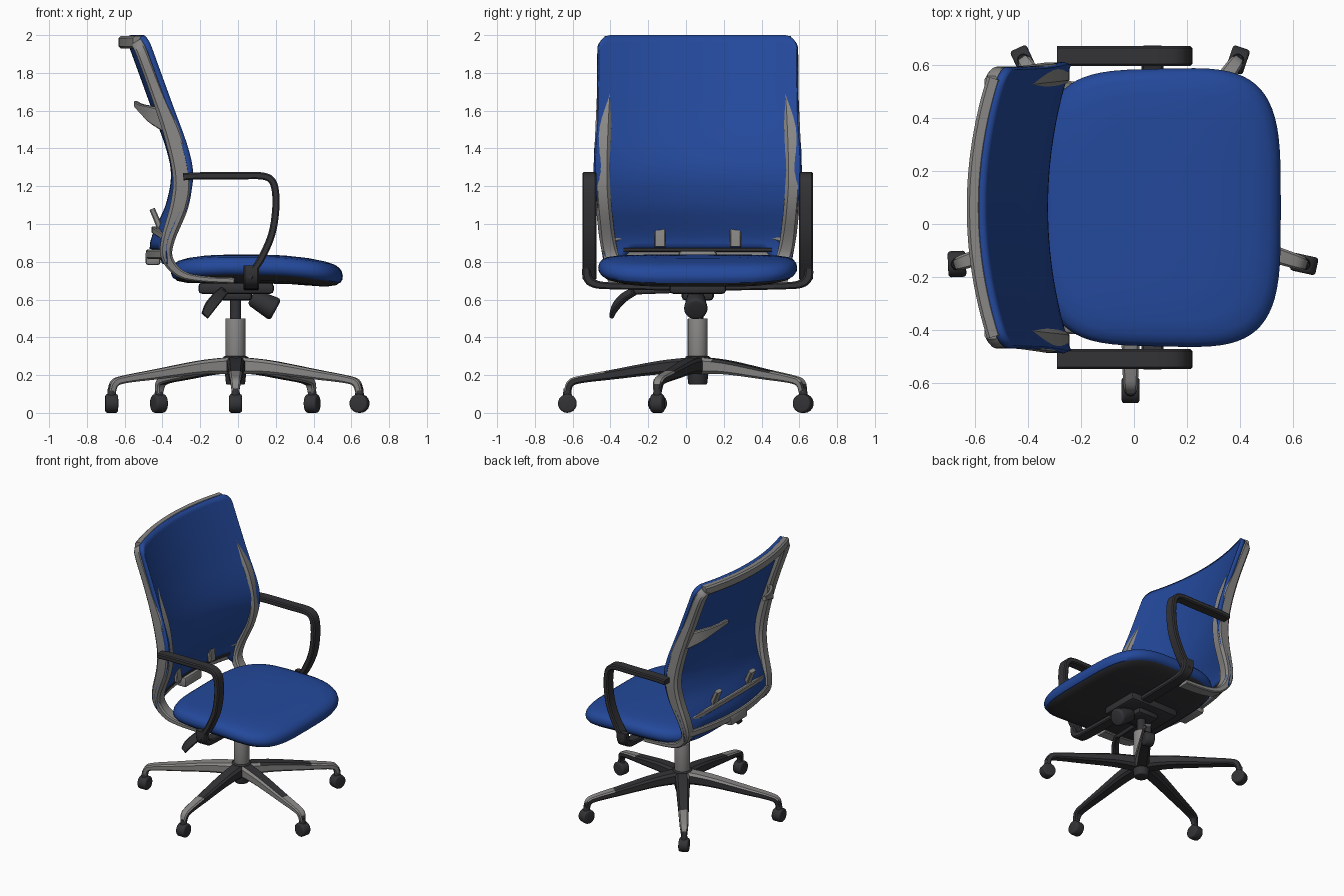
import bpy, bmesh, math
from mathutils import Vector, Matrix

if "Cube" in bpy.data.objects:
    bpy.data.objects.remove(bpy.data.objects["Cube"])

CX, CY = -0.013, 0.062          # axis of the chair column


def material(name, rgb):
    m = bpy.data.materials.new(name)
    m.diffuse_color = (*rgb, 1)
    m.use_nodes = True
    m.node_tree.nodes["Principled BSDF"].inputs["Base Color"].default_value = m.diffuse_color
    return m


BLUE = material("blue fabric", (0.017, 0.066, 0.33))
DARK = material("dark plastic", (0.033, 0.033, 0.037))
GRAY = material("gray metal", (0.25, 0.245, 0.24))


def finish(name, bm, mats, angle=40):
    bmesh.ops.recalc_face_normals(bm, faces=bm.faces)
    me = bpy.data.meshes.new(name)
    bm.to_mesh(me)
    bm.free()
    ob = bpy.data.objects.new(name, me)
    bpy.context.collection.objects.link(ob)
    for m in mats:
        me.materials.append(m)
    bpy.ops.object.select_all(action='DESELECT')
    ob.select_set(True)
    bpy.context.view_layer.objects.active = ob
    bpy.ops.object.shade_smooth_by_angle(angle=math.radians(angle))
    return ob


def loft(name, rings, *mats):
    bm = bmesh.new()
    rv = [[bm.verts.new(p) for p in r] for r in rings]
    n = len(rv[0])
    for a, b in zip(rv, rv[1:]):
        for i in range(n):
            bm.faces.new((a[i], a[(i + 1) % n], b[(i + 1) % n], b[i]))
    bm.faces.new(rv[0])
    bm.faces.new(rv[-1])
    return finish(name, bm, mats)


def spline(pts, steps=5):
    pts = [Vector(p) for p in pts]
    out = []
    for i in range(len(pts) - 1):
        a, b, c, d = pts[max(i - 1, 0)], pts[i], pts[i + 1], pts[min(i + 2, len(pts) - 1)]
        for k in range(steps):
            t = k / steps
            out.append(0.5 * (2 * b + (c - a) * t + (2 * a - 5 * b + 4 * c - d) * t * t
                              + (3 * b - a - 3 * c + d) * t ** 3))
    return out + [pts[-1]]


def sweep(name, pts, side, *mats, steps=5):
    """points are (x, y, z, half width along side, half thickness)"""
    side = Vector(side)
    path = spline(pts, steps)
    rings = []
    for i, p in enumerate(path):
        q = path[min(i + 1, len(path) - 1)] - path[max(i - 1, 0)]
        nrm = Vector(q[:3]).cross(side).normalized()
        w, t = p[3], p[4]
        c = 0.4 * min(w, t)
        sec = [(w, t - c), (w - c, t), (c - w, t), (-w, t - c),
               (-w, c - t), (c - w, -t), (w - c, -t), (w, c - t)]
        rings.append([Vector(p[:3]) + side * a + nrm * b for a, b in sec])
    return loft(name, rings, *mats)


def cyl(name, p0, p1, r0, r1, mat, bevel=0.0, seg=24):
    p0, p1 = Vector(p0), Vector(p1)
    d = p1 - p0
    bm = bmesh.new()
    mtx = Matrix.Translation((p0 + p1) / 2) @ d.to_track_quat('Z', 'Y').to_matrix().to_4x4()
    bmesh.ops.create_cone(bm, cap_ends=True, segments=seg, radius1=r0, radius2=r1,
                          depth=d.length, matrix=mtx)
    if bevel:
        es = [e for e in bm.edges if any(len(f.verts) > 4 for f in e.link_faces)]
        bmesh.ops.bevel(bm, geom=es, offset=bevel, segments=3, affect='EDGES', profile=0.5)
    return finish(name, bm, [mat])


def box(name, c, size, mat, bevel=0.015):
    bm = bmesh.new()
    bmesh.ops.create_cube(bm, size=1, matrix=Matrix.Translation(c) @ Matrix.Diagonal((*size, 1)))
    bmesh.ops.bevel(bm, geom=bm.edges[:], offset=bevel, segments=2, affect='EDGES', profile=0.5)
    return finish(name, bm, [mat])


def lookup(pts):
    tab = spline(pts, 8)

    def f(z):
        for a, b in zip(tab, tab[1:]):
            if z <= b[0]:
                return a[1] + (b[1] - a[1]) * (z - a[0]) / (b[0] - a[0])
        return tab[-1][1]
    return f


# back surface: x of the front edge and half width, both by height
edge_x = lookup([(0.78, -.347), (0.9, -.345), (1.0, -.305), (1.1, -.262), (1.25, -.235),
                 (1.4, -.26), (1.65, -.35), (2.0, -.477)])
half_w = lookup([(0.68, .47), (0.85, .505), (1.0, .53), (1.3, .55), (1.6, .535), (2.0, .53)])


def back_point(u, z, off=0.0):
    return (edge_x(z) - 0.09 * (1 - u * u) - off, CY + u * half_w(z), z)


# backrest panel with rounded top corners and arched bottom edge
bm = bmesh.new()
NU, NV = 40, 32
grid = []
for i in range(NU + 1):
    u = math.sin((i / NU - 0.5) * math.pi)
    k = max(0, (abs(u) - 0.88) / 0.12)
    top = 2.0 - 0.065 * (1 - math.sqrt(max(0, 1 - k * k)))
    s = min(1, max(0, (0.88 - abs(u)) / 0.2))
    bot = 0.79 + 0.075 * s * s * (3 - 2 * s)
    grid.append([bm.verts.new(back_point(u * 0.985, bot + (top - bot) * j / NV))
                 for j in range(NV + 1)])
for i in range(NU):
    for j in range(NV):
        bm.faces.new((grid[i][j], grid[i + 1][j], grid[i + 1][j + 1], grid[i][j + 1]))
panel = finish("backrest_panel", bm, [BLUE])
if panel.data.polygons[0].normal.x < 0:
    panel.data.flip_normals()
mod = panel.modifiers.new("thickness", 'SOLIDIFY')
mod.thickness, mod.offset = 0.03, -1

# back frame: side rails, top bar, lower bar
rail = [(-.54, 1.965, .03), (-.51, 1.91, .032), (-.43, 1.7, .036), (-.335, 1.45, .05),
        (-.295, 1.25, .05), (-.31, 1.1, .048), (-.37, .92, .036), (-.375, .82, .03),
        (-.31, .74, .022), (-.2, .71, .016), (-.02, .70, .015)]
for s in (1, -1):
    sweep("back_side_rail", [(x, CY + s * (half_w(z) - (.075 if z > 1.95 else .042)), z, .042, t)
                             for x, z, t in rail], (0, 1, 0), GRAY)


def crossbar(name, z, off, w, t, um, mat):
    pts = [(*back_point(um * k / 6, z, off), w, t) for k in range(-6, 7)]
    sweep(name, pts, (0, 0, 1), mat, steps=2)


crossbar("back_top_bar", 1.962, .052, .033, .027, .92, GRAY)
crossbar("back_lower_bar", 0.84, .03, .025, .018, .93, GRAY)
crossbar("gap_trim", 0.863, .008, .01, .012, .78, DARK)

# lumbar adjuster: bowed band, tab and box
sweep("lumbar_band", [(-.37, CY - .46, .92, .018, .014), (-.43, CY - .25, .96, .018, .014),
                      (-.445, CY, .97, .018, .014), (-.43, CY + .25, .96, .018, .014),
                      (-.37, CY + .46, .92, .018, .014)], (0, 0, 1), GRAY)
for s in (1, -1):
    sweep("lumbar_tab", [(-.40, CY + s * .2, .88, .03, .014), (-.415, CY + s * .2, .98, .03, .016),
                         (-.455, CY + s * .2, 1.08, .03, .015)], (0, 1, 0), GRAY)
    # curved hooks on the upper frame
    sweep("back_hook", [(-.39, CY + s * .49, 1.55, .06, .02), (-.46, CY + s * .42, 1.58, .045, .016),
                        (-.51, CY + s * .32, 1.61, .025, .013),
                        (-.54, CY + s * .22, 1.635, .016, .012)], (0, 0, 1), GRAY)
box("lumbar_box", (-.45, CY, .82), (.08, .2, .075), GRAY)


# seat: stacked rounded outlines that droop at front and back
def outline(scale, z):
    ring = []
    for i in range(72):
        a = 2 * math.pi * i / 72
        c, s = math.cos(a), math.sin(a)
        px = math.copysign(abs(c) ** 0.52, c)
        py = math.copysign(abs(s) ** 0.52, s) * (1 + 0.02 * px)
        x, y = 0.1 + 0.455 * px * scale, CY + 0.525 * py * scale
        front, rear = max(0, (x - .1) / .455), max(0, (-.05 - x) / .3)
        ring.append((x, y, z - 0.05 * front ** 2 - 0.025 * rear ** 2))
    return ring


loft("seat_cushion", [outline(*p) for p in (
    (.9, .722), (.97, .735), (.995, .755), (1, .775), (.99, .795), (.965, .812), (.91, .825),
    (.8, .833), (.6, .837), (.35, .838), (.1, .838))], BLUE)
loft("seat_shell", [outline(*p) for p in (
    (.5, .69), (.8, .70), (.93, .72), (.965, .738), (.95, .745))], DARK)

# armrests: flat loops, joined by a bar under the seat
arm = [(-.29, 1.25), (-.2, 1.255), (.0, 1.255), (.12, 1.255), (.175, 1.235), (.197, 1.18), (.2, 1.08),
       (.18, .95), (.13, .83), (.08, .75), (.06, .715)]
for s in (1, -1):
    sweep("armrest", [(x, CY + s * .573, z, .038, .019) for x, z in arm], (0, 1, 0), DARK)
    sweep("armrest_foot", [(.07, CY + s * y, z, .042, t) for y, z, t in (
        (.59, .78, .02), (.585, .72, .024), (.55, .685, .022), (.45, .672, .018), (.1, .665, .018))],
        (1, 0, 0), DARK)

# tilt mechanism, knob and levers
box("tilt_mechanism", (-.01, CY, .66), (.4, .3, .06), DARK, .02)
box("mechanism_housing", (-.01, CY, .625), (.17, .17, .06), DARK, .02)
cyl("tension_knob", (.07, CY - .01, .615), (.2, CY - .01, .545), .045, .065, DARK, .02)
cyl("lever_rod", (-.08, CY - .08, .65), (-.08, -.29, .64), .014, .014, DARK, seg=12)
sweep("height_lever", [(-.075, -.27, .645, .025, .012), (-.11, -.33, .61, .03, .014),
                       (-.15, -.375, .56, .03, .014), (-.175, -.395, .515, .022, .01)],
      (.75, 0, -.66), DARK)

# gas column and hub
cyl("upper_shaft", (CX, CY, .48), (CX, CY, .66), .03, .03, DARK)
cyl("gas_column", (CX, CY, .27), (CX, CY, .5), .053, .053, GRAY, .004)
cyl("base_hub", (CX, CY, .15), (CX, CY, .3), .05, .066, DARK, .008)

# five star legs with casters
yaws = {0: 0, 1: 0.1, 2: 0.3, 3: -0.2, 4: 1.3}
for k in range(5):
    a = math.radians(270 + 72 * k)
    d, t = Vector((math.cos(a), math.sin(a), 0)), Vector((-math.sin(a), math.cos(a), 0))
    o = Vector((CX, CY, 0))
    leg = sweep("base_leg", [(*(o + d * r + Vector((0, 0, z))), w, h) for r, z, w, h in (
        (.03, .25, .05, .045), (.2, .24, .045, .036), (.45, .203, .036, .026),
        (.62, .177, .03, .02), (.675, .155, .026, .02), (.69, .10, .018, .018))], t, DARK, GRAY)
    for p in leg.data.polygons:      # gray on front-facing sides and outer tops
        far = (p.center - o).xy.length > 0.5
        n = p.normal
        if n.y < -0.35 or (n.z > 0.3 and (far or k == 4)):
            p.material_index = 1
    c = o + d * .69 + Vector((0, 0, .05))
    ax = Matrix.Rotation(yaws[k], 3, 'Z') @ t
    cyl("caster_wheel", c - ax * .034, c + ax * .034, .05, .05, DARK, .012, 18)
    cyl("caster_stem", c + Vector((0, 0, .02)), c + Vector((0, 0, .08)), .026, .02, DARK, seg=12)
